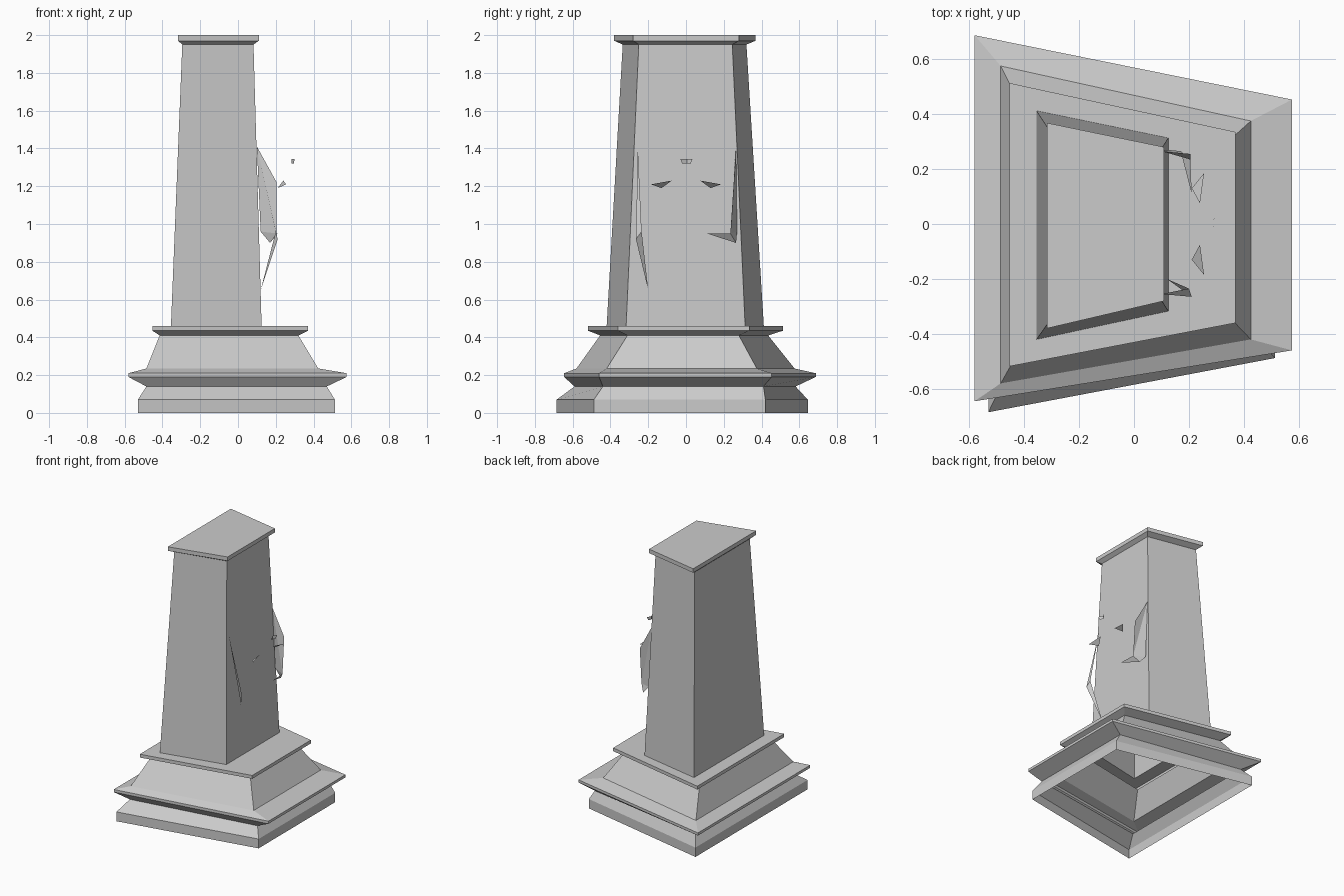
import bpy

cube = bpy.data.objects.get("Cube")
if cube:
    bpy.data.objects.remove(cube, do_unlink=True)

# Single stone colour
stone = bpy.data.materials.new("grey stone")
stone.use_nodes = True
colour = (0.6, 0.6, 0.6, 1)
stone.diffuse_color = colour
bsdf = stone.node_tree.nodes["Principled BSDF"]
bsdf.inputs["Base Color"].default_value = colour
bsdf.inputs["Roughness"].default_value = 0.9


def add_mesh(name, verts, faces):
    mesh = bpy.data.meshes.new(name)
    mesh.from_pydata(verts, [], faces)
    mesh.materials.append(stone)
    mesh.update()
    obj = bpy.data.objects.new(name, mesh)
    bpy.context.collection.objects.link(obj)
    return obj


def loft(name, levels, cap=False):
    """Join trapezoid sections: z, x range, y range at low x, y range at high x."""
    verts, faces = [], []
    for z, x0, x1, wide0, wide1, slim0, slim1 in levels:
        verts += [(x0, wide0, z), (x1, slim0, z), (x1, slim1, z), (x0, wide1, z)]
    for ring in range(len(levels) - 1):
        for i in range(4):
            a, b = ring * 4 + i, ring * 4 + (i + 1) % 4
            faces.append((a, b, b + 4, a + 4))
    if cap:
        n = len(verts)
        faces.append((n - 4, n - 3, n - 2, n - 1))
    return add_mesh(name, verts, faces)


# Sections shared by neighbouring parts
foot_top = (0.14, -0.485, 0.47, -0.59, 0.58, -0.44, 0.41)
skirt_top = (0.235, -0.485, 0.425, -0.58, 0.575, -0.42, 0.375)
neck = (0.41, -0.415, 0.32, -0.455, 0.435, -0.31, 0.28)
shaft_foot = (0.46, -0.355, 0.125, -0.42, 0.412, -0.317, 0.313)
shaft_top = (1.95, -0.295, 0.082, -0.335, 0.32, -0.25, 0.245)

# Hollow base, open underneath
base = (-0.53, 0.513, -0.685, 0.645, -0.488, 0.42)
loft("foot_block", [(0, *base), (0.07, *base), foot_top])

rim = (-0.58, 0.575, -0.645, 0.687, -0.46, 0.453)
loft("lower_moulding", [foot_top, (0.19, *rim), (0.21, *rim), skirt_top])

loft("sloped_skirt", [skirt_top, neck])

ledge = (-0.453, 0.37, -0.518, 0.513, -0.36, 0.335)
loft("upper_ledge", [neck, (0.435, *ledge), (0.46, *ledge), shaft_foot])

# Tapered shaft and its cap
loft("shaft", [shaft_foot, shaft_top])
top = (-0.317, 0.11, -0.38, 0.368, -0.28, 0.28)
loft("top_cap", [shaft_top, (1.97, *top), (2.0, *top)], cap=True)

# Jagged splinters at the edges of the broken face
add_mesh("front_splinter",
         [(0.10, -0.255, 1.41), (0.21, -0.265, 0.92),
          (0.20, -0.235, 0.96), (0.12, -0.20, 0.65)],
         [(0, 1, 2), (1, 3, 2)])
add_mesh("back_splinter",
         [(0.10, 0.265, 1.41), (0.205, 0.255, 1.22), (0.205, 0.235, 0.95),
          (0.17, 0.265, 0.90), (0.21, 0.11, 0.95), (0.12, 0.27, 0.96)],
         [(0, 1, 2), (0, 2, 5), (2, 4, 3), (2, 3, 5)])

# Loose chips floating off the face
for name, side in (("front_chip", -1), ("back_chip", 1)):
    add_mesh(name, [(0.255, side * 0.185, 1.21), (0.24, side * 0.075, 1.23),
                    (0.21, side * 0.13, 1.19)], [(0, 1, 2)])
add_mesh("small_chip",
         [(0.30, -0.03, 1.345), (0.30, 0.035, 1.345), (0.283, 0.005, 1.345),
          (0.295, 0.025, 1.32), (0.295, -0.02, 1.32), (0.283, 0.005, 1.32)],
         [(0, 2, 5, 4), (2, 1, 3, 5)])
